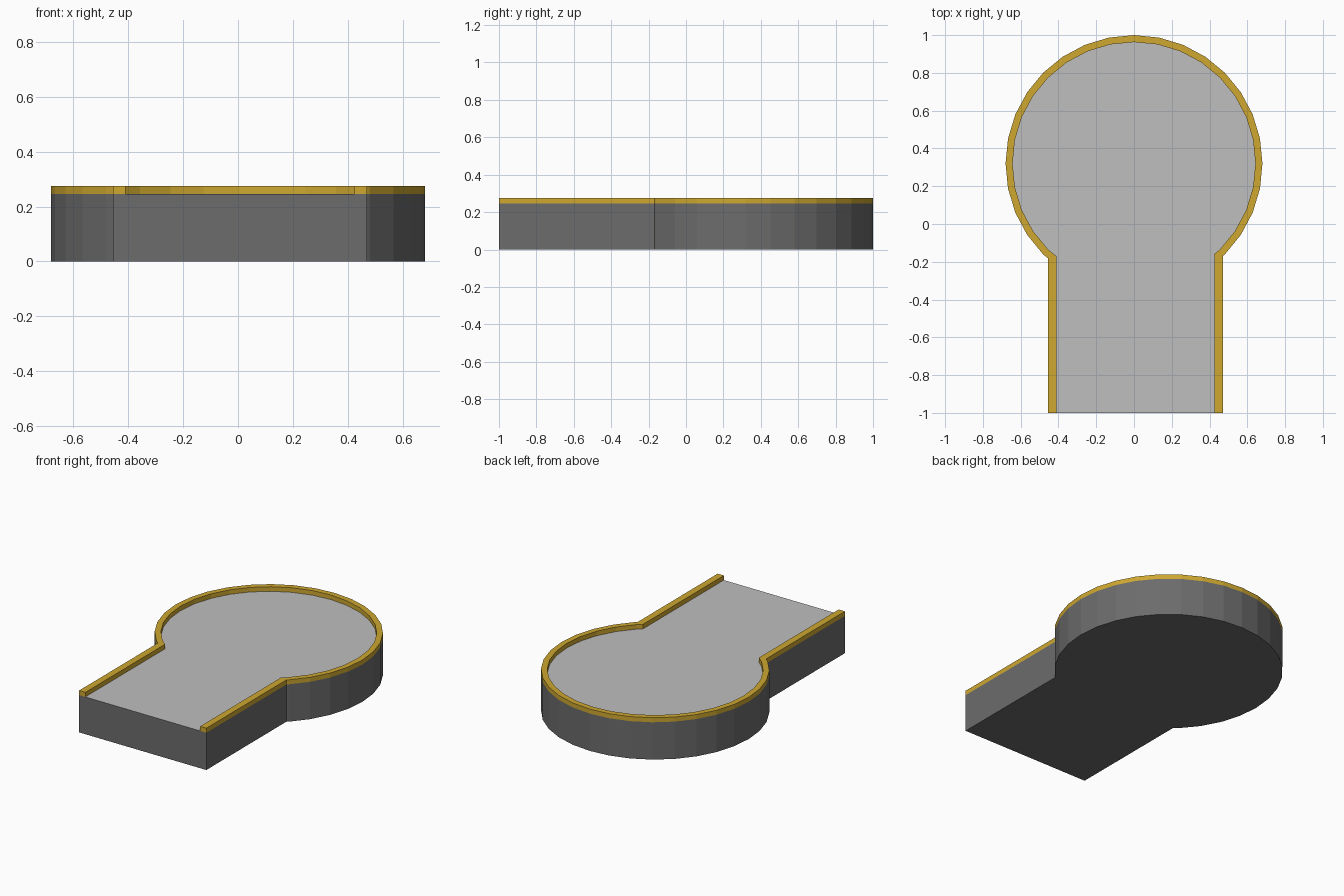
import bpy, bmesh
from math import sin, cos, radians
from mathutils import Vector

cube = bpy.data.objects.get("Cube")
if cube:
    bpy.data.objects.remove(cube, do_unlink=True)

CENTRE = Vector((0, 0.32))
DECK, TOP, FRONT = 0.245, 0.275, -1.0
STEP = 360 / 32


def material(name, rgb):
    m = bpy.data.materials.new(name)
    m.use_nodes = True
    m.diffuse_color = (*rgb, 1)
    m.node_tree.nodes["Principled BSDF"].inputs["Base Color"].default_value = (*rgb, 1)
    return m


wall_grey = material("dark grey wall", (0.15, 0.15, 0.15))
deck_grey = material("light grey deck", (0.52, 0.52, 0.52))
gold = material("gold curb", (0.62, 0.39, 0.03))


def ring(radius, i):
    a = radians(-45 + i * STEP)
    return CENTRE + radius * Vector((cos(a), sin(a)))


def outline(radius, left, right):
    """Keyhole path: right lane edge, around the circle, left lane edge."""
    def meet(p, q, x):
        return p.lerp(q, (x - p.x) / (q.x - p.x))
    arc = [ring(radius, i) for i in range(25)]
    start = meet(arc[0], ring(radius, -1), right)
    end = meet(arc[-1], ring(radius, 25), left)
    return [Vector((right, FRONT)), start, *arc, end, Vector((left, FRONT))]


def solid(name, polygons, z0, z1, mats):
    """Extrude flat polygons that share edges into one closed solid."""
    bm = bmesh.new()
    for poly in polygons:
        bm.faces.new([bm.verts.new((p.x, p.y, z0)) for p in poly])
    bmesh.ops.remove_doubles(bm, verts=bm.verts, dist=0.0001)
    bottom = bm.faces[:]
    new = bmesh.ops.extrude_face_region(bm, geom=bottom, use_keep_orig=True)
    bmesh.ops.translate(bm, vec=(0, 0, z1 - z0),
                        verts=[v for v in new["geom"] if isinstance(v, bmesh.types.BMVert)])
    bmesh.ops.recalc_face_normals(bm, faces=bm.faces)
    for f in bm.faces:
        f.material_index = len(mats) - 1 if f.normal.z > 0.5 else 0
    mesh = bpy.data.meshes.new(name)
    bm.to_mesh(mesh)
    bm.free()
    for m in mats:
        mesh.materials.append(m)
    obj = bpy.data.objects.new(name, mesh)
    bpy.context.collection.objects.link(obj)
    return obj


outer = outline(0.68, -0.455, 0.47)
inner = outline(0.643, -0.41, 0.425)

# Slab with dark walls and a light deck
solid("road_slab", [outer], 0, DECK, [wall_grey, deck_grey])

# Raised curb along the edge, open at the front
strip = [(outer[i], outer[i + 1], inner[i + 1], inner[i]) for i in range(len(outer) - 1)]
solid("curb", strip, DECK, TOP, [gold])
